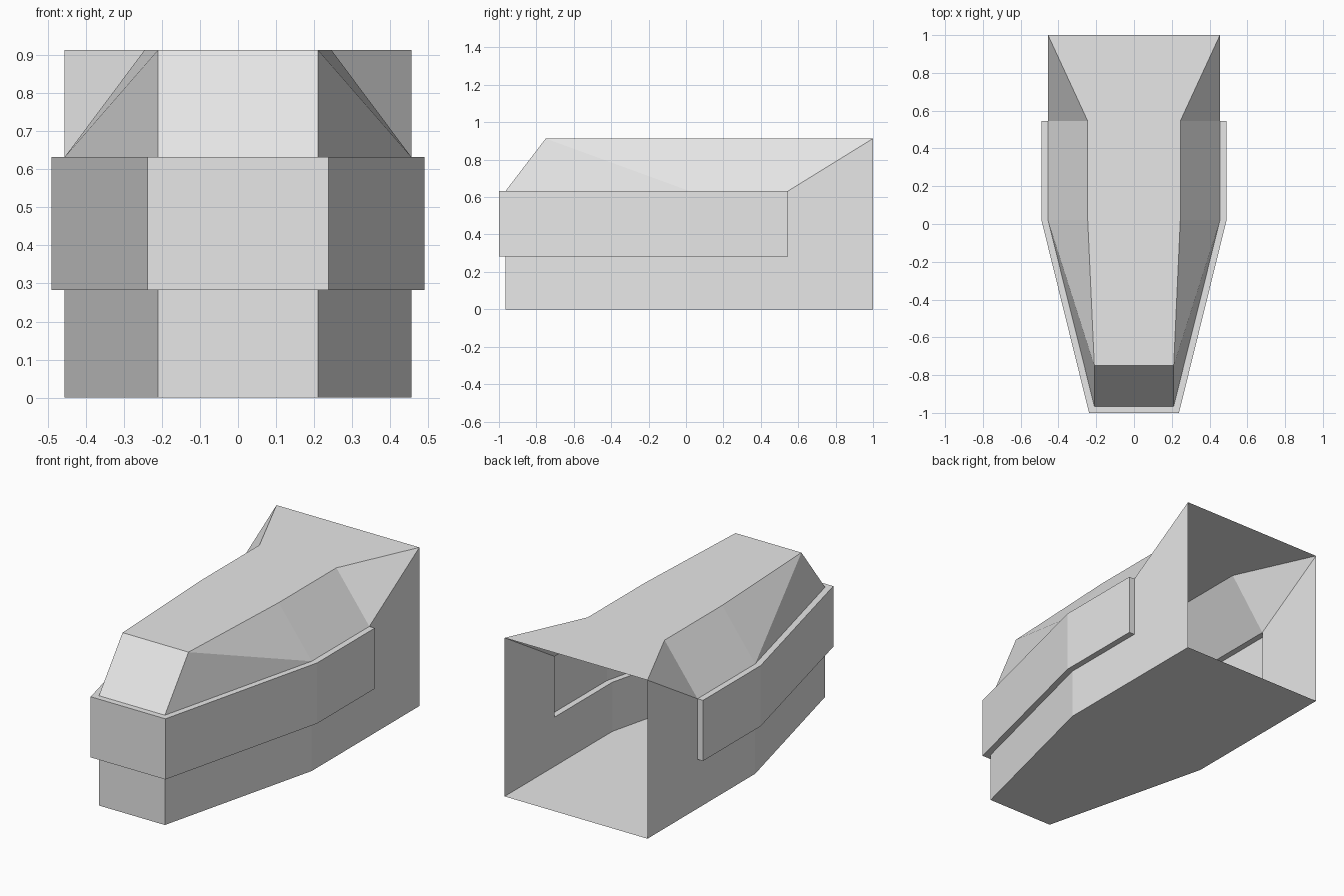
import bpy
from mathutils import Vector

cube = bpy.data.objects.get("Cube")
if cube:
    bpy.data.objects.remove(cube, do_unlink=True)

grey = bpy.data.materials.new("light_grey")
grey.use_nodes = True
colour = (0.8, 0.8, 0.8, 1)
grey.diffuse_color = colour
grey.node_tree.nodes["Principled BSDF"].inputs["Base Color"].default_value = colour

# Heights of the floor, band and roof, and middle of the shell
FLOOR, BAND_LOW, BAND_TOP, ROOF = 0.0, 0.283, 0.632, 0.913
MIDDLE = Vector((0, 0.1, 0.45))


def mirrored(half):
    """Plan outline from the left rear, round the nose, to the right rear."""
    return half + [(-x, y) for x, y in reversed(half)]


def at(path, z):
    return [Vector((x, y, z)) for x, y in path]


def strip(a, b):
    """Quads between two matching paths."""
    return [[a[i], a[i + 1], b[i + 1], b[i]] for i in range(len(a) - 1)]


def both_sides(faces):
    return faces + [[Vector((-p.x, p.y, p.z)) for p in f] for f in faces]


def part(name, faces):
    """Flat-shaded sheet with every face turned outward."""
    verts, index, polys = [], {}, []
    for face in faces:
        normal = (face[1] - face[0]).cross(face[2] - face[0])
        centre = sum(face, Vector()) / len(face)
        if normal.dot(centre - MIDDLE) < 0:
            face = face[::-1]
        poly = []
        for p in face:
            key = tuple(round(c, 5) for c in p)
            if key not in index:
                index[key] = len(verts)
                verts.append(key)
            poly.append(index[key])
        polys.append(poly)
    mesh = bpy.data.meshes.new(name)
    mesh.from_pydata(verts, [], polys)
    mesh.materials.append(grey)
    mesh.update()
    bpy.context.collection.objects.link(bpy.data.objects.new(name, mesh))


hull = mirrored([(0.455, 0.545), (0.455, 0.02), (0.21, -0.965)])
band = mirrored([(0.49, 0.545), (0.49, 0.02), (0.238, -1.0)])
crown = mirrored([(0.245, 0.545), (0.245, 0.02), (0.21, -0.75)])
rear = [(0.455, 1.0), (-0.455, 1.0)]

# Floor plate
part("floor", [at(hull + rear[::-1], FLOOR)])

# Lower walls
part("lower_walls", strip(at(hull, FLOOR), at(hull, BAND_LOW)))

# Raised band, open to the interior, with ledges and rear end caps
shoulder, sill = at(hull, BAND_TOP), at(hull, BAND_LOW)
band_top, band_low = at(band, BAND_TOP), at(band, BAND_LOW)
caps = both_sides([[sill[0], band_low[0], band_top[0], shoulder[0]]])
part("side_band", strip(band_low, band_top) + strip(sill, band_low)
     + strip(shoulder, band_top) + caps)

# Rear side walls with a rising top edge, around an open back
rear_low, rear_top = at(rear, FLOOR)[0], at(rear, ROOF)[0]
part("rear_walls", both_sides(
    [[at(hull, FLOOR)[0], rear_low, rear_top, shoulder[0], sill[0]]]))

# Sloped cheeks and nose
top = at(crown, ROOF)
part("sloped_sides", both_sides([
    [rear_top, shoulder[0], top[0]],
    [shoulder[0], shoulder[1], top[1], top[0]],
    [shoulder[1], top[2], top[1]],
    [shoulder[1], shoulder[2], top[2]],
]))
part("nose_slope", [[shoulder[2], shoulder[3], top[3], top[2]]])

# Roof, flared at the rear
roof_left = [rear_top] + top[:3]
roof_right = [Vector((-p.x, p.y, p.z)) for p in roof_left]
part("roof", strip(roof_left, roof_right))
